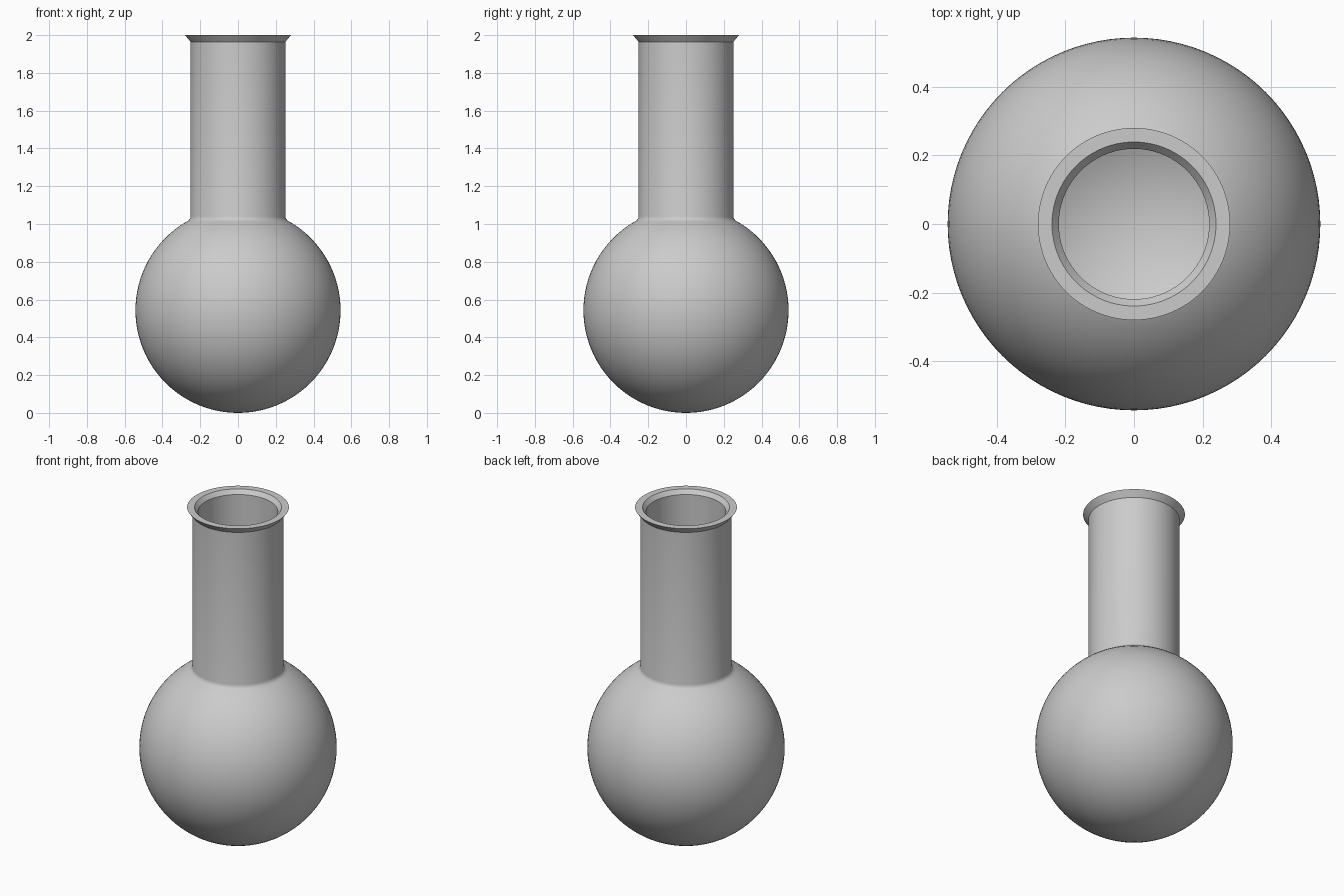
import bpy, bmesh, math

if "Cube" in bpy.data.objects:
    bpy.data.objects.remove(bpy.data.objects["Cube"])

SEG = 96
R_OUT, R_IN, CZ = 0.543, 0.512, 0.543


def arc(radius, r_end, steps=40):
    # bulb arc from the bottom pole up to where it reaches radius r_end
    end = math.pi - math.asin(r_end / radius)
    return [(radius * math.sin(end * i / steps), CZ - radius * math.cos(end * i / steps))
            for i in range(steps + 1)]


def lathe(name, profile):
    bm = bmesh.new()
    rings = []
    for r, z in profile:
        if r < 1e-6:
            rings.append([bm.verts.new((0, 0, z))])
        else:
            rings.append([bm.verts.new((r * math.cos(2 * math.pi * k / SEG),
                                        r * math.sin(2 * math.pi * k / SEG), z))
                          for k in range(SEG)])
    for a, b in zip(rings, rings[1:]):
        for k in range(SEG):
            n = (k + 1) % SEG
            quad = [a[k % len(a)], a[n % len(a)], b[n % len(b)], b[k % len(b)]]
            bm.faces.new(list(dict.fromkeys(quad)))
    bmesh.ops.recalc_face_normals(bm, faces=bm.faces)
    # the outer and inner skins meet at the lip, so the shell is one closed solid
    mesh = bpy.data.meshes.new(name)
    bm.to_mesh(mesh)
    bm.free()
    obj = bpy.data.objects.new(name, mesh)
    bpy.context.collection.objects.link(obj)
    bpy.context.view_layer.objects.active = obj
    obj.select_set(True)
    bpy.ops.object.shade_smooth_by_angle(angle=math.radians(30))
    return obj


# outer skin: round bulb, small fillet, straight neck, flared lip
outer = arc(R_OUT, 0.275) + [(0.262, 1.018), (0.254, 1.028), (0.251, 1.04),
                             (0.251, 1.964), (0.28, 2.0)]
# inner skin: lip bevel, neck bore, hollow bulb
inner = [(0.239, 2.0), (0.219, 1.975)] + arc(R_IN, 0.219)[::-1]
# the inner pole is a separate point, so the lathe runs pole to pole
inner[-1] = (0, CZ - R_IN)
outer[0] = (0, 0)

lathe("round_bottom_flask", outer + inner)
